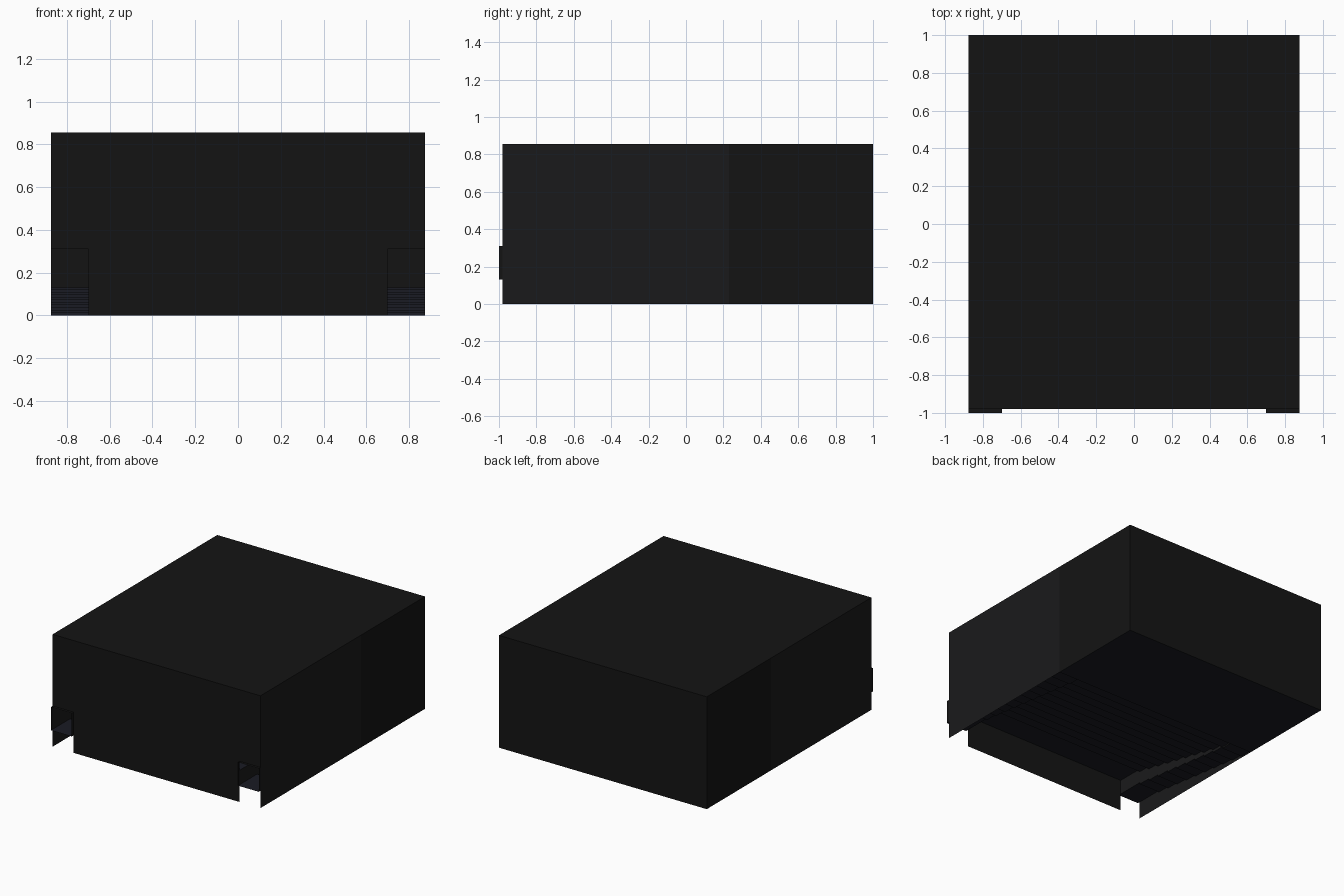
import bpy

if "Cube" in bpy.data.objects:
    bpy.data.objects.remove(bpy.data.objects["Cube"])

# Main dimensions of the hall
W, FRONT, BACK, H = 0.875, -0.98, 1.0, 0.855
AISLE, DOOR_BOTTOM, DOOR_TOP, PORCH = 0.70, 0.132, 0.31, -1.0
RAKE, STEPS, TREAD = 0.23, 11, 0.10


def material(name, r, g, b):
    m = bpy.data.materials.new(name)
    m.diffuse_color = (r, g, b, 1)
    m.use_nodes = True
    m.node_tree.nodes["Principled BSDF"].inputs["Base Color"].default_value = m.diffuse_color
    return m


shell = material("black_paint", 0.007, 0.007, 0.007)
panel = material("charcoal_panel", 0.010, 0.010, 0.011)
carpet = material("dark_blue_carpet", 0.010, 0.011, 0.017)


def sheet(name, verts, faces, mat):
    me = bpy.data.meshes.new(name)
    me.from_pydata(verts, [], faces)
    me.materials.append(mat)
    ob = bpy.data.objects.new(name, me)
    bpy.context.collection.objects.link(ob)
    return ob


def quad(name, a, b, c, d, mat):
    return sheet(name, [a, b, c, d], [(0, 1, 2, 3)], mat)


def wall_x(name, x, y0, y1, z0, z1, mat):
    """Upright sheet running front to back."""
    pts = [(x, y0, z0), (x, y1, z0), (x, y1, z1), (x, y0, z1)]
    return quad(name, *(pts if x > 0 else pts[::-1]), mat)


def wall_y(name, y, x0, x1, z0, z1, mat):
    """Upright sheet running left to right."""
    pts = [(x0, y, z0), (x1, y, z0), (x1, y, z1), (x0, y, z1)]
    return quad(name, *(pts if y < 0 else pts[::-1]), mat)


def level(name, z, x0, x1, y0, y1, mat):
    return quad(name, (x0, y0, z), (x1, y0, z), (x1, y1, z), (x0, y1, z), mat)


def profile(rise, end):
    """Stair line climbing towards the front."""
    pts = [(RAKE, 0.0)]
    for i in range(STEPS):
        y = RAKE - i * TREAD
        pts.append((y, (i + 1) * rise))
        pts.append((y - TREAD if i < STEPS - 1 else end, (i + 1) * rise))
    return pts


def stairs(name, x0, x1, rise, end):
    pts = profile(rise, end)
    verts = [(x, y, z) for y, z in pts for x in (x0, x1)]
    faces = [(2 * i, 2 * i + 1, 2 * i + 3, 2 * i + 2)[::-1]
             for i in range(len(pts) - 1)]
    return sheet(name, verts, faces, carpet)


# Roof, back wall and flat floor below the rake
level("ceiling", H, -W, W, FRONT, BACK, shell)
wall_y("back_wall", BACK, -W, W, 0, H, shell)
level("flat_floor", 0, -W, W, RAKE, BACK, carpet)

# Front wall with a notch at each lower corner
wall_y("front_wall_lower", FRONT, -AISLE, AISLE, 0, DOOR_TOP, shell)
wall_y("front_wall_upper", FRONT, -W, W, DOOR_TOP, H, shell)

# Raised seating tiers in the middle
MID_RISE = 0.022
stairs("seating_tiers", -AISLE, AISLE, MID_RISE, FRONT)

for s, side in ((-1, "left"), (1, "right")):
    x0, x1 = sorted((s * AISLE, s * W))
    # Side wall in two panels
    wall_x(side + "_wall_front_panel", s * W, FRONT, RAKE, 0, H, panel)
    wall_x(side + "_wall_back_panel", s * W, RAKE, BACK, 0, H, shell)
    # Aisle steps, ending in the doorway landing
    rise = DOOR_BOTTOM / STEPS
    stairs(side + "_aisle_steps", x0, x1, rise, PORCH)
    # Closing wall between aisle and tiers, one strip per tread
    verts, faces = [], []
    for i in range(STEPS):
        y0 = RAKE - i * TREAD
        y1 = y0 - TREAD if i < STEPS - 1 else FRONT
        lo, hi = (i + 1) * rise, (i + 1) * MID_RISE
        n = len(verts)
        verts += [(s * AISLE, y1, lo), (s * AISLE, y0, lo),
                  (s * AISLE, y0, hi), (s * AISLE, y1, hi)]
        f = (n, n + 1, n + 2, n + 3)
        faces.append(f if s > 0 else f[::-1])
    sheet(side + "_tier_side", verts, faces, panel)
    # Doorway sleeve that sticks out of the front wall
    level(side + "_door_head", DOOR_TOP, x0, x1, PORCH, FRONT, shell)
    for k, x in enumerate((x0, x1)):
        wall_x(f"{side}_door_jamb_{k + 1}", x, PORCH, FRONT,
               DOOR_BOTTOM, DOOR_TOP, shell)
